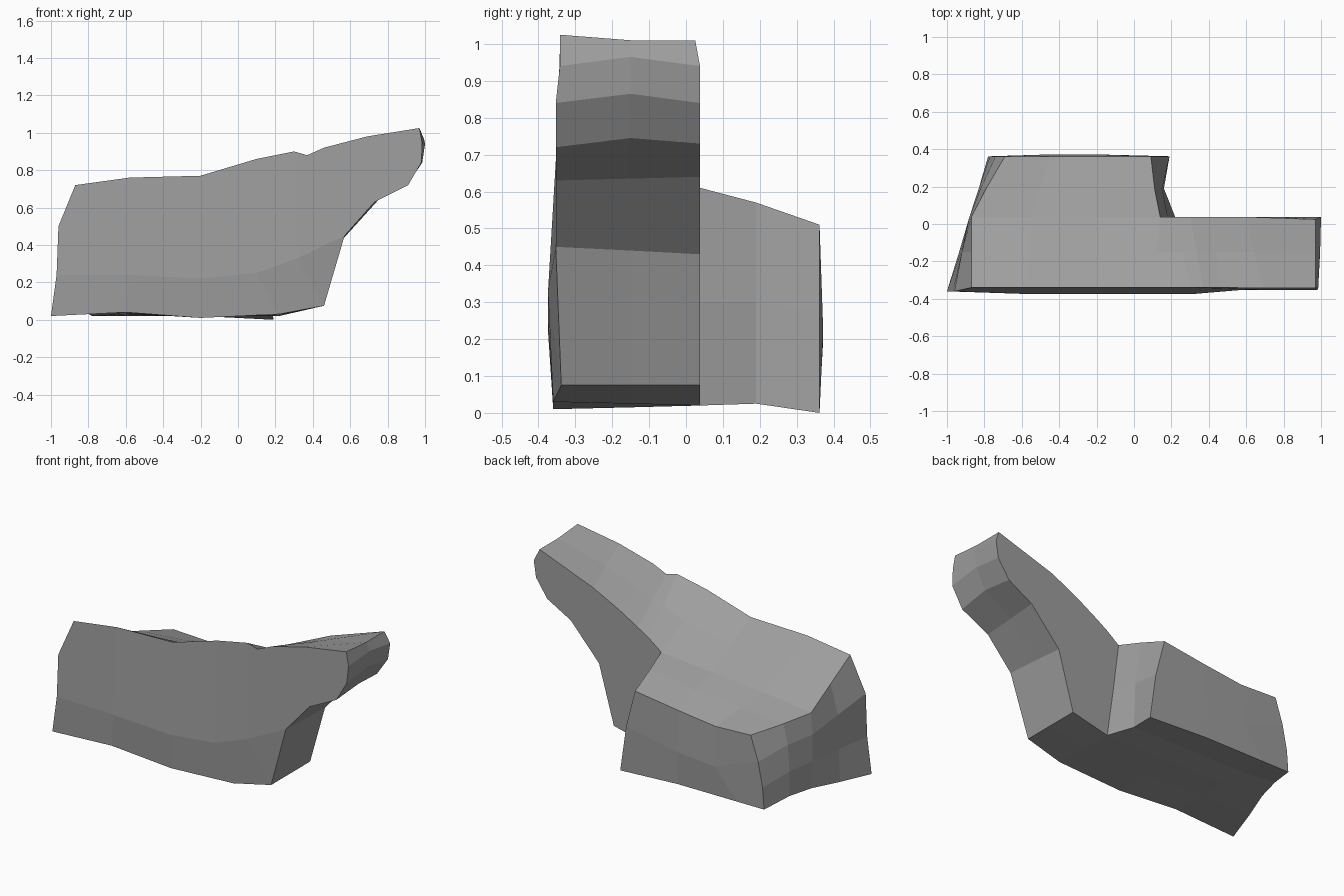
import bpy, bmesh

if "Cube" in bpy.data.objects:
    bpy.data.objects.remove(bpy.data.objects["Cube"])

bm = bmesh.new()


def front_depth(x, z):
    if x > .5:
        return -.342 if z > .9 else -.353
    if x > .44 and z < .2:
        return -.338
    return -.36 if z < .6 else -.34


def back_depth(x, z):
    return .025 if z > .98 else .038


def ring(points, y):
    return [bm.verts.new((x, y(x, z) if callable(y) else y, z)) for x, z in points]


def bridge(a, b):
    n = len(a)
    for i in range(n):
        j = (i + 1) % n
        bm.faces.new((a[i], a[j], b[j], b[i]))


# Outlines of the long front slab: left end, top, right tip, underside
front = [(-1, .02), (-.97, .24), (-.96, .5), (-.87, .72),
         (-.58, .76), (-.2, .77), (.1, .86), (.3, .9), (.37, .88), (.46, .92),
         (.69, .98), (.97, 1.025),
         (.985, .94), (.98, .84), (.91, .72), (.73, .63), (.57, .45), (.46, .075),
         (.22, .03), (-.2, .01), (-.6, .04)]
back = [(-.87, .05), (-.88, .22), (-.88, .38), (-.87, .51),
        (-.55, .55), (-.2, .58), (.14, .61), (.22, .67), (.3, .72), (.42, .79),
        (.6, .88), (.97, 1.01),
        (1, .94), (.985, .84), (.91, .73), (.75, .64), (.56, .43), (.46, .075),
        (.22, .02), (-.2, .02), (-.6, .03)]
middle = [((a + c) / 2, (b + d) / 2) for (a, b), (c, d) in zip(front, back)]
middle[11:15] = [(.97, 1.01), (.995, .965), (.98, .865), (.92, .745)]

f = ring(front, front_depth)
m = ring(middle, -.15)
b = ring(back, back_depth)
bridge(f, m)
bridge(m, b)

# Front face with a slight bulge along its lower part
p = ring([(-.58, .24), (-.2, .22), (.1, .25), (.32, .33)], -.374)
bm.faces.new((f[0], f[1], p[0], f[20]))
bm.faces.new((f[1], f[2], f[3], f[4], p[0]))
for i in range(3):
    bm.faces.new((f[20 - i], p[i], p[i + 1], f[19 - i]))
    bm.faces.new((p[i], f[4 + i], f[5 + i], p[i + 1]))
bm.faces.new((f[17], p[3], f[16]))
bm.faces.new([p[3]] + f[7:17])

# Back face of the projecting arm
corner = bm.verts.new((.18, .038, .3))
bm.faces.new(b[6:19] + [corner])

# Shorter rear block continuing from the body
r0 = b[:7] + [corner] + b[18:]
r1 = ring([(-.83, .05), (-.83, .2), (-.82, .36), (-.79, .48), (-.5, .5), (-.2, .53),
           (.11, .57), (.15, .3), (.16, .025), (-.2, .03), (-.6, .03)], .19)
r2 = ring([(-.78, .02), (-.77, .15), (-.74, .3), (-.69, .45), (-.45, .44), (-.2, .47),
           (.09, .51), (.15, .28), (.19, 0), (-.2, .02), (-.6, .02)], .362)
bridge(r0, r1)
bridge(r1, r2)

# Rear face
q = ring([(-.45, .2), (-.2, .22)], .372)
bm.faces.new((r2[0], r2[1], r2[2], q[0], r2[10]))
bm.faces.new((r2[2], r2[3], r2[4], q[0]))
bm.faces.new((q[0], r2[4], r2[5], q[1]))
bm.faces.new((r2[10], q[0], q[1], r2[9]))
bm.faces.new((q[1], r2[5], r2[6], r2[7]))
bm.faces.new((q[1], r2[7], r2[8], r2[9]))

bmesh.ops.recalc_face_normals(bm, faces=bm.faces)
mesh = bpy.data.meshes.new("rock_ledge")
bm.to_mesh(mesh)
bm.free()

# Dark stone grey
stone = bpy.data.materials.new("stone")
stone.diffuse_color = (.34, .34, .34, 1)
stone.use_nodes = True
stone.node_tree.nodes["Principled BSDF"].inputs["Base Color"].default_value = stone.diffuse_color
mesh.materials.append(stone)
bpy.context.collection.objects.link(bpy.data.objects.new("rock_ledge", mesh))
